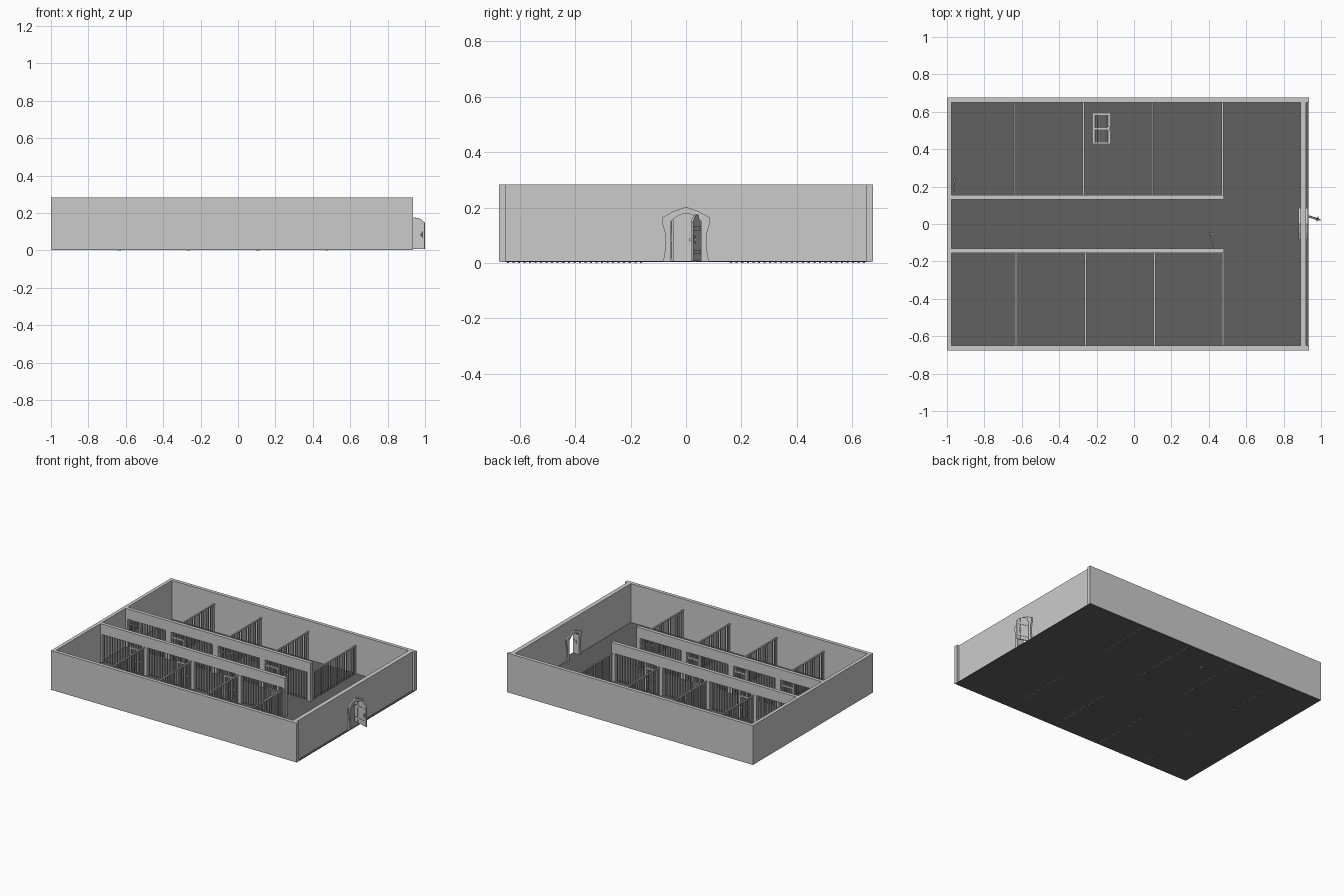
import bpy, bmesh, math
from mathutils import Matrix, Vector

if "Cube" in bpy.data.objects:
    bpy.data.objects.remove(bpy.data.objects["Cube"])

Z0, TOP, LOW = 0.005, 0.284, 0.21
DOOR_W, DOOR_H = 0.093, 0.16


def box(bm, x0, x1, y0, y1, z0, z1):
    m = Matrix.Translation(((x0 + x1) / 2, (y0 + y1) / 2, (z0 + z1) / 2))
    m = m @ Matrix.Diagonal((abs(x1 - x0), abs(y1 - y0), abs(z1 - z0), 1))
    bmesh.ops.create_cube(bm, size=1, matrix=m)


def bar(bm, x, y, z0, z1, r=0.0037):
    bmesh.ops.create_cone(bm, cap_ends=True, segments=8, radius1=r, radius2=r, depth=z1 - z0,
                          matrix=Matrix.Translation((x, y, (z0 + z1) / 2)))


def prism(bm, pts, v0, v1):
    """Extrude a (u, z) outline from v0 to v1 along local y."""
    face = bm.faces.new([bm.verts.new((u, v0, z)) for u, z in pts])
    ext = bmesh.ops.extrude_face_region(bm, geom=[face], use_keep_orig=True)
    verts = [g for g in ext["geom"] if isinstance(g, bmesh.types.BMVert)]
    bmesh.ops.translate(bm, verts=verts, vec=(0, v1 - v0, 0))


def finish(name, bm, matrix=Matrix()):
    bmesh.ops.recalc_face_normals(bm, faces=bm.faces[:])
    mesh = bpy.data.meshes.new(name)
    bm.to_mesh(mesh)
    bm.free()
    ob = bpy.data.objects.new(name, mesh)
    ob.matrix_world = matrix
    bpy.context.collection.objects.link(ob)
    return ob


def arch(half, spring, peak, n=8):
    """Segmental arch points from the right spring to the left spring."""
    return [(half * (1 - 2 * i / n), spring + (peak - spring) * (1 - (1 - 2 * i / n) ** 2))
            for i in range(n + 1)]


# floor
bm = bmesh.new()
box(bm, -0.995, 0.932, -0.67, 0.67, 0.003, 0.008)
floor = finish("floor", bm)
mat = bpy.data.materials.new("dark_stone")
mat.diffuse_color = (0.12, 0.12, 0.12, 1)
mat.use_nodes = True
mat.node_tree.nodes["Principled BSDF"].inputs["Base Color"].default_value = mat.diffuse_color
floor.data.materials.append(mat)

# outer walls
for name, s in (("side_wall_back", 1), ("side_wall_front", -1)):
    bm = bmesh.new()
    box(bm, -1, 0.935, s * 0.65, s * 0.675, Z0, TOP)
    finish(name, bm)
bm = bmesh.new()
box(bm, -1, -0.975, -0.65, 0.65, Z0, TOP)
finish("end_wall", bm)

# entrance wall with arched doorway
turn = Matrix.Rotation(math.pi / 2, 4, 'Z')
opening = [(0.055, Z0)] + arch(0.055, 0.15, 0.178) + [(-0.055, Z0)]
bm = bmesh.new()
prism(bm, [(-0.65, Z0), (-0.65, TOP), (0.65, TOP), (0.65, Z0)] + opening, -0.889, -0.92)
finish("entrance_wall", bm, turn)

# waisted stone door surround
right = [(0.083, Z0), (0.077, 0.035), (0.073, 0.075), (0.077, 0.115), (0.085, 0.14),
         (0.085, 0.165), (0.045, 0.187)]
outer = right + [(0, 0.203)] + [(-u, z) for u, z in reversed(right)]
bm = bmesh.new()
prism(bm, outer + [(-u, z) for u, z in opening], -0.88, -0.93)
finish("door_surround", bm, turn)

# latch plate on the jamb
bm = bmesh.new()
box(bm, 0.9, 0.918, -0.056, -0.05, 0.085, 0.105)
finish("latch_plate", bm)

# entrance door, standing open, with planks, straps and handle
bm = bmesh.new()
n = 5
w = 0.11 / n


def door_top(u):
    return 0.147 + 0.028 * (1 - (u / 0.055 - 1) ** 2)


for i in range(n):
    a, b = i * w + 0.0006, (i + 1) * w - 0.0006
    prism(bm, [(a, 0.008), (b, 0.008), (b, door_top(b)), ((a + b) / 2, door_top((a + b) / 2)),
               (a, door_top(a))], -0.004, 0.004)
for z in (0.04, 0.125):
    box(bm, 0.0, 0.1, -0.006, 0.006, z - 0.007, z + 0.007)
for s in (-1, 1):
    box(bm, 0.085, 0.098, s * 0.004, s * 0.007, 0.07, 0.1)
    box(bm, 0.089, 0.094, s * 0.006, s * 0.014, 0.08, 0.088)
finish("entrance_door", bm, Matrix.Translation((0.893, 0.053, 0))
       @ Matrix.Rotation(math.radians(-17), 4, 'Z'))


def cell_door(name, matrix):
    bm = bmesh.new()
    for u in (0, DOOR_W - 0.008):
        box(bm, u, u + 0.008, -0.004, 0.004, 0, DOOR_H)
    for z in (0, 0.076, DOOR_H - 0.007):
        box(bm, 0.008, DOOR_W - 0.008, -0.003, 0.003, z, z + 0.007)
    for i in range(1, 5):
        bar(bm, 0.004 + i * (DOOR_W - 0.008) / 5, 0, 0.003, DOOR_H - 0.003, 0.003)
    box(bm, DOOR_W - 0.018, DOOR_W, -0.007, 0.007, 0.07, 0.09)
    finish(name, bm, matrix)


# two mirrored-by-rotation cell rows
row_lines = {1: [-0.975, -0.64, -0.27, 0.10, 0.473], -1: [-0.975, -0.63, -0.26, 0.11, 0.475]}
for s, row in ((1, "back"), (-1, "front")):
    lines = row_lines[s]
    ym = s * 0.1425
    # corridor wall: lintel and piers
    bm = bmesh.new()
    box(bm, -0.976, 0.48, s * 0.13, s * 0.155, LOW, TOP)
    for i, x in enumerate(lines):
        a = max(x - 0.022, -0.976)
        b = min(x + 0.022, 0.48)
        if i == 0:
            b = -0.962
        box(bm, a, b, s * 0.13, s * 0.155, Z0, LOW)
    finish(row + "_corridor_wall", bm)

    bars, parts = bmesh.new(), bmesh.new()
    for i in range(4):
        a = lines[i] + (0.013 if i == 0 else 0.022)
        b = lines[i + 1] - 0.022
        d0 = a + 0.002 if s > 0 else b - 0.002 - DOOR_W
        d1 = d0 + DOOR_W
        # front bars and the head rail over the door
        count = round((b - a) / 0.02)
        for k in range(count):
            x = a + (k + 0.5) * (b - a) / count
            over = d0 - 0.004 < x < d1 + 0.004
            bar(bars, x, ym, DOOR_H + 0.01 if over else Z0, LOW)
        box(bars, d0, d1, ym - 0.004, ym + 0.004, DOOR_H + 0.01, DOOR_H + 0.016)
        post = d1 + 0.003 if s > 0 else d0 - 0.003
        box(bars, post - 0.003, post + 0.003, ym - 0.004, ym + 0.004, Z0, LOW)
        # cell doors: some open, one fallen, the rest shut
        name = f"{row}_cell_door_{i + 1}"
        if (s, i) == (1, 0):
            m = Matrix.Translation((-0.965, 0.15, 0.009)) @ Matrix.Rotation(math.radians(85), 4, 'Z')
        elif (s, i) == (-1, 3):
            m = Matrix.Translation((0.428, -0.136, 0.009)) @ Matrix.Rotation(math.radians(103), 4, 'Z')
        elif (s, i) == (1, 2):
            m = Matrix.Translation((-0.22, 0.43, 0.010)) @ Matrix.Rotation(-math.pi / 2, 4, 'X')
        else:
            m = Matrix.Translation((d0, ym, 0.009))
        cell_door(name, m)

        # barred partition with top rail
        x = lines[i + 1]
        for k in range(25):
            bar(parts, x, s * (0.163 + 0.02 * k), 0, LOW - 0.004)
        box(parts, x - 0.005, x + 0.005, s * 0.15, s * 0.652, LOW - 0.008, LOW)
    finish(row + "_cell_front_bars", bars)
    finish(row + "_cell_partitions", parts)
